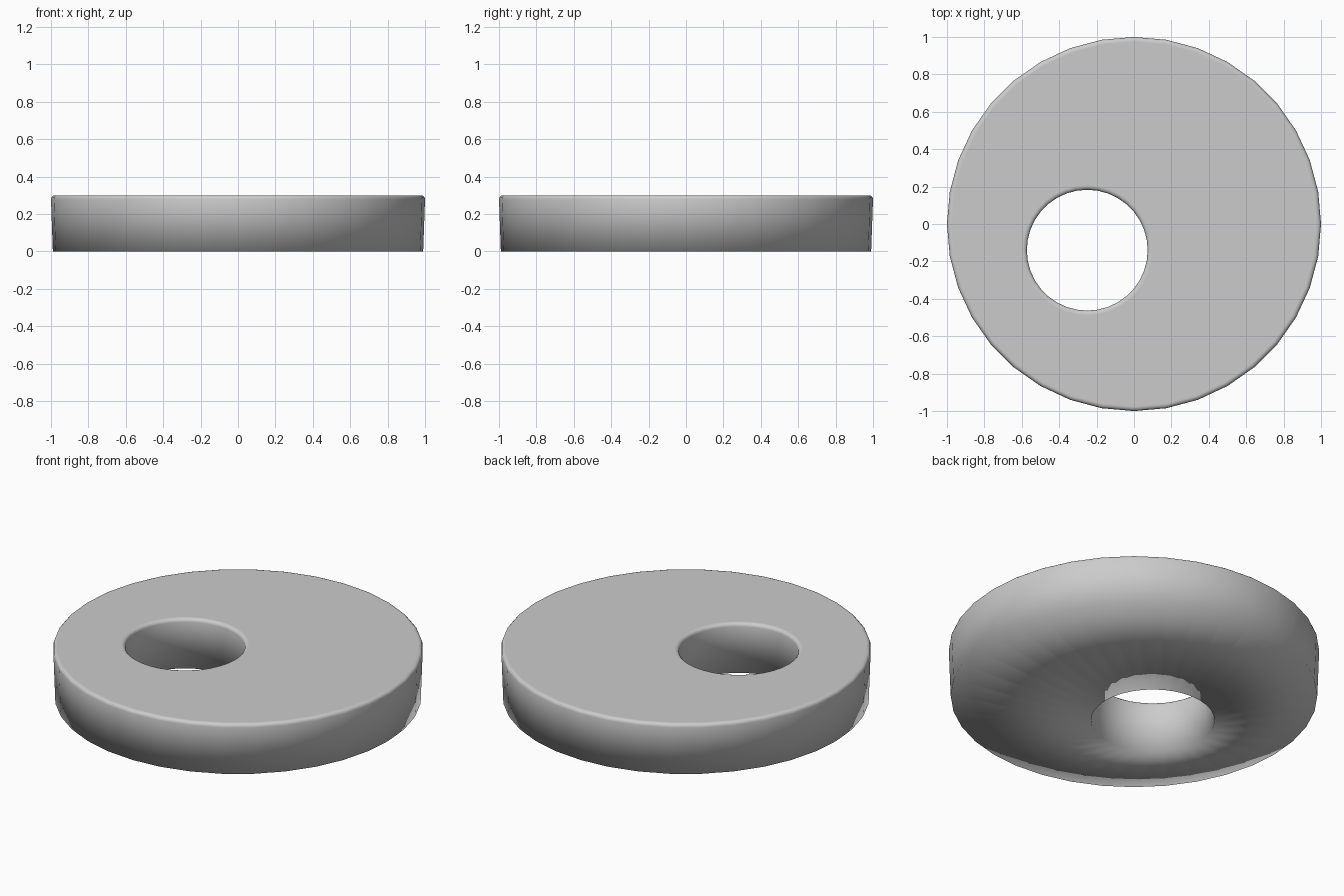
import bpy, bmesh
from math import sin, cos, pi, radians

if "Cube" in bpy.data.objects:
    bpy.data.objects.remove(bpy.data.objects["Cube"])

SIDES = 36
HEIGHT = 0.30
FILLET = 0.02
DRAFT = 0.01                # walls lean in slightly towards the base
HOLE = (-0.25, -0.14)       # off-centre hole
HOLE_R = 0.323

# Rounded top edge: (inset from wall, z) pairs from wall to top face
fillet = [(FILLET * (1 - cos(a)), HEIGHT - FILLET * (1 - sin(a)))
          for a in (radians(d) for d in (0, 30, 60, 90))]
fillet.append((FILLET + 0.006, HEIGHT))   # support ring keeps the top flat

# Closed loop of rings: outer wall up, over the top, down through the hole
rings = [((0, 0), 1.0 - DRAFT, 0.0)]
rings += [((0, 0), 1.0 - d, z) for d, z in fillet]
rings += [(HOLE, HOLE_R + d, z) for d, z in reversed(fillet)]
rings += [(HOLE, HOLE_R + DRAFT, 0.0)]

bm = bmesh.new()
loops = []
for (cx, cy), r, z in rings:
    loops.append([bm.verts.new((cx + r * cos(2 * pi * i / SIDES),
                                cy + r * sin(2 * pi * i / SIDES), z))
                  for i in range(SIDES)])

# Skin neighbouring rings; the last joins the first to make the underside
for a, b in zip(loops, loops[1:] + loops[:1]):
    for i in range(SIDES):
        j = (i + 1) % SIDES
        bm.faces.new((a[i], a[j], b[j], b[i]))
bmesh.ops.recalc_face_normals(bm, faces=bm.faces)
for f in bm.faces:
    f.smooth = True

mesh = bpy.data.meshes.new("eccentric_disc")
bm.to_mesh(mesh)
bm.free()
bpy.context.collection.objects.link(bpy.data.objects.new("eccentric_disc", mesh))
